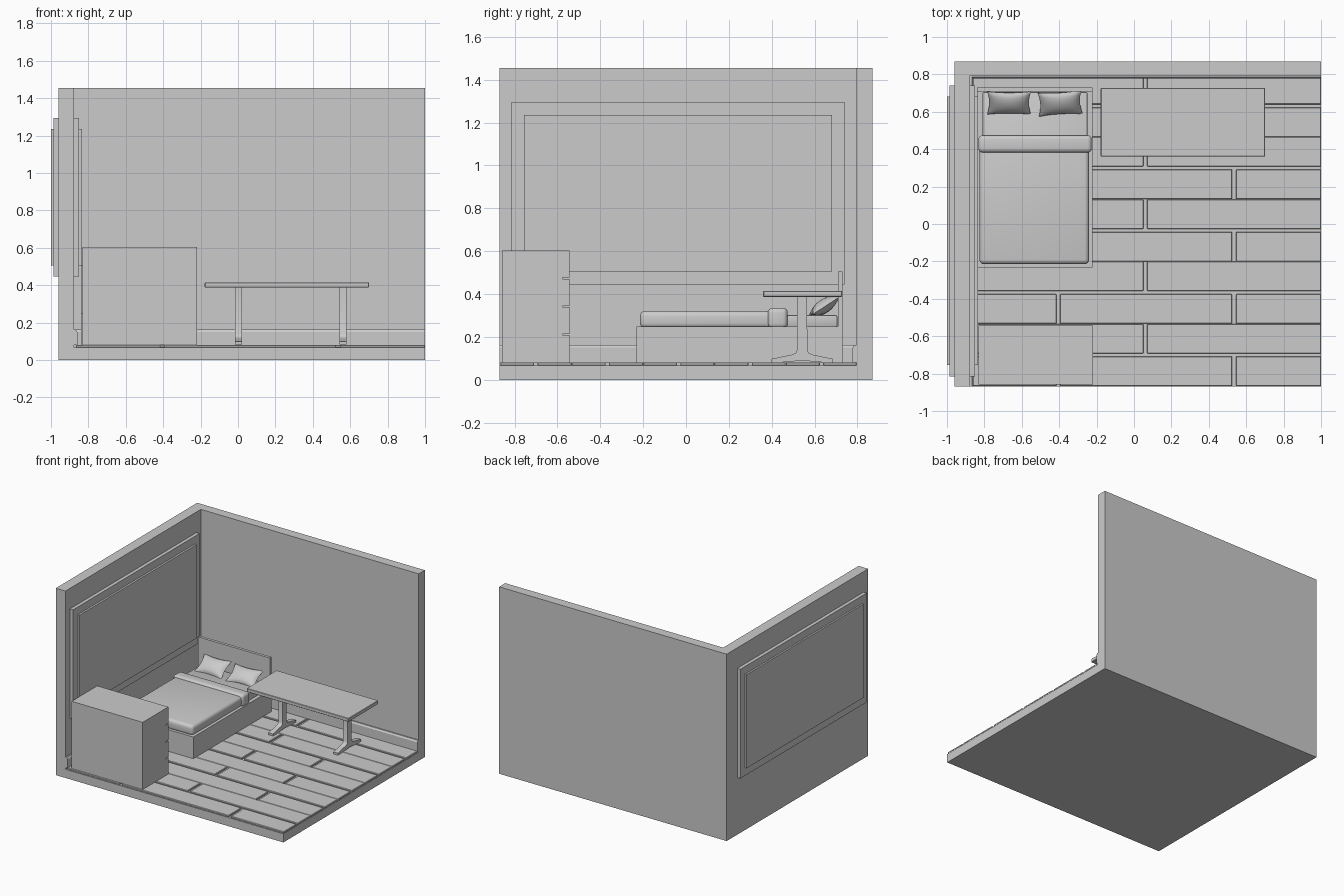
import bpy, bmesh, math
from mathutils import Matrix

if "Cube" in bpy.data.objects:
    bpy.data.objects.remove(bpy.data.objects["Cube"])


def finish(name, bm, smooth=False):
    bmesh.ops.recalc_face_normals(bm, faces=bm.faces[:])
    me = bpy.data.meshes.new(name)
    bm.to_mesh(me)
    bm.free()
    ob = bpy.data.objects.new(name, me)
    bpy.context.collection.objects.link(ob)
    if smooth:
        for o in bpy.context.selected_objects:
            o.select_set(False)
        ob.select_set(True)
        bpy.context.view_layer.objects.active = ob
        bpy.ops.object.shade_smooth_by_angle(angle=math.radians(40))
    return ob


def box(name, x, y, z, bevel=0, segments=1):
    bm = bmesh.new()
    bmesh.ops.create_cube(bm, size=1)
    for v in bm.verts:
        for i, r in enumerate((x, y, z)):
            v.co[i] = r[0] if v.co[i] < 0 else r[1]
    if bevel:
        bmesh.ops.bevel(bm, geom=bm.edges[:], offset=bevel, segments=segments,
                        profile=0.5, affect='EDGES')
    return finish(name, bm, segments > 1)


def prism_x(name, profile, x0, x1, smooth=False):
    """Extrude a (y, z) outline along x."""
    bm = bmesh.new()
    face = bm.faces.new([bm.verts.new((x0, y, z)) for y, z in profile])
    ext = bmesh.ops.extrude_face_region(bm, geom=[face])
    for v in ext['geom']:
        if isinstance(v, bmesh.types.BMVert):
            v.co.x = x1
    return finish(name, bm, smooth)


# Room shell: one block with the open corner cut away
room = box("room_shell", (-0.96, 1.0), (-0.87, 0.87), (0, 1.455))
cutter = box("room_cutter", (-0.877, 1.2), (-1.2, 0.795), (0.067, 1.7))
cutter.hide_render = True
mod = room.modifiers.new("open_corner", 'BOOLEAN')
mod.operation = 'DIFFERENCE'
mod.solver = 'EXACT'
mod.object = cutter
bpy.context.view_layer.objects.active = room
bpy.ops.object.modifier_apply(modifier=mod.name)
bpy.data.objects.remove(cutter)

# Floor planks: pairs of rows with staggered joints
joints = {0: [-0.876, 0.06, 1.01], 1: [-0.876, -0.405, 0.535, 1.01]}
for pair in range(5):
    mid = 0.632 - pair * 0.333
    for kind, (y0, y1) in enumerate([(mid + 0.008, mid + 0.166), (mid - 0.166, mid - 0.008)]):
        y0, y1 = max(y0, -0.87), min(y1, 0.795)
        xs = joints[kind]
        for i in range(len(xs) - 1):
            box(f"plank_{pair}_{kind}_{i}", (xs[i] + 0.01, xs[i + 1] - 0.01),
                (y0, y1), (0.066, 0.081), 0.003)

# Baseboards with a chamfered top
prism_x("back_baseboard", [(0.795, 0.08), (0.777, 0.08), (0.777, 0.15), (0.785, 0.162), (0.795, 0.162)],
        -0.877, 1.0)
side = prism_x("left_baseboard", [(0.877, 0.08), (0.859, 0.08), (0.859, 0.15), (0.867, 0.162), (0.877, 0.162)],
               -0.87, 0.795)
side.data.transform(Matrix.Rotation(math.pi / 2, 4, 'Z'))

# Window frame and pane through the left wall
box("window_frame", (-0.987, -0.85), (-0.815, 0.74), (0.445, 1.295))
box("window_pane", (-1.0, -0.835), (-0.755, 0.682), (0.506, 1.235))

# Bed
box("bed_base", (-0.84, -0.222), (-0.232, 0.708), (0.081, 0.25))
box("headboard", (-0.84, -0.222), (0.708, 0.73), (0.081, 0.506))
box("mattress", (-0.81, -0.249), (-0.2, 0.706), (0.245, 0.302), 0.008, 2)
box("blanket", (-0.826, -0.24), (-0.215, 0.45), (0.24, 0.322), 0.025, 4)
box("blanket_fold", (-0.832, -0.226), (0.382, 0.474), (0.24, 0.336), 0.022, 4)


# Pillows: inflated grids with pinched sides
def pillow(name, loc, yaw, tilt):
    bm = bmesh.new()
    n = 16
    for s in (-1, 1):
        grid = []
        for i in range(n + 1):
            for j in range(n + 1):
                u, v = 2 * i / n - 1, 2 * j / n - 1
                px = 0.118 * u * (1 - 0.10 * (1 - v * v))
                py = 0.077 * v * (1 - 0.13 * (1 - u * u))
                pz = s * 0.032 * max(0, (1 - u * u) * (1 - v * v)) ** 0.55
                grid.append(bm.verts.new((px, py, pz)))
        for i in range(n):
            for j in range(n):
                a = i * (n + 1) + j
                bm.faces.new([grid[a], grid[a + n + 1], grid[a + n + 2], grid[a + 1]])
    bmesh.ops.remove_doubles(bm, verts=bm.verts[:], dist=1e-5)
    m = Matrix.Translation(loc) @ Matrix.Rotation(yaw, 4, 'Z') @ Matrix.Rotation(tilt, 4, 'X')
    bmesh.ops.transform(bm, matrix=m, verts=bm.verts[:])
    finish(name, bm, True)


pillow("left_pillow", (-0.668, 0.647, 0.345), 0.0, math.radians(36))
pillow("right_pillow", (-0.395, 0.645, 0.345), 0.06, math.radians(33))

# Table: bevelled top on two flared pedestal legs
box("table_top", (-0.178, 0.70), (0.36, 0.728), (0.387, 0.415), 0.003)
half = [(0.09, 0.082), (0.143, 0.082), (0.143, 0.098), (0.085, 0.11), (0.045, 0.118),
        (0.03, 0.126), (0.024, 0.14), (0.023, 0.39)]
bottom = [(0.0, 0.09)]
mirrored = [(-y, z) for y, z in reversed(half)]
outline = [(0.542 + y, z) for y, z in bottom + half + mirrored]
for side_name, cx in (("left", 0.003), ("right", 0.562)):
    prism_x(f"{side_name}_table_leg", outline, cx - 0.019, cx + 0.019, True)

# Chest: body with four drawer fronts facing the bed
box("chest_body", (-0.832, -0.22), (-0.858, -0.576), (0.081, 0.604))
for i in range(4):
    z = 0.081 + i * 0.1308
    box(f"drawer_front_{i + 1}", (-0.832, -0.22), (-0.576, -0.543),
        (z + (0.003 if i else 0), z + 0.1308 - (0.003 if i < 3 else 0.0002)))
